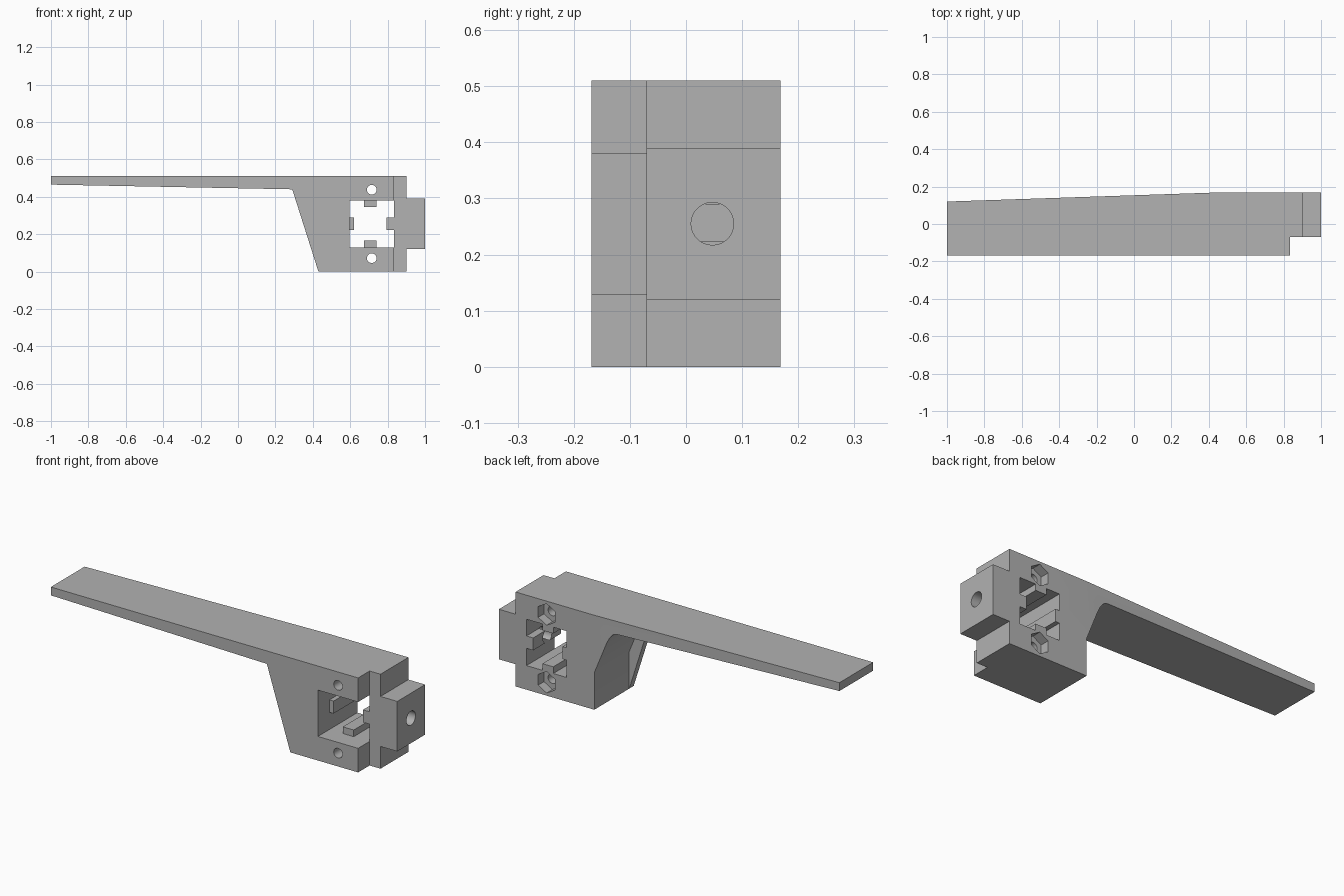
import bpy, bmesh, math
from mathutils import Vector

cube = bpy.data.objects.get("Cube")
if cube:
    bpy.data.objects.remove(cube, do_unlink=True)

grey = bpy.data.materials.new("plain grey")
grey.use_nodes = True
COLOUR = (0.445, 0.445, 0.445, 1)
grey.diffuse_color = COLOUR
grey.node_tree.nodes["Principled BSDF"].inputs["Base Color"].default_value = COLOUR

# How a profile (u, v) and a depth d map to space for each extrusion axis
PLACE = {
    "x": lambda u, v, d: (d, u, v),
    "y": lambda u, v, d: (u, d, v),
    "z": lambda u, v, d: (u, v, d),
}


def prism(name, profile, start, end, axis="y"):
    """Extrude a closed profile along an axis."""
    bm = bmesh.new()
    face = bm.faces.new([bm.verts.new(PLACE[axis](u, v, start)) for u, v in profile])
    result = bmesh.ops.extrude_face_region(bm, geom=[face])
    shift = Vector(PLACE[axis](0, 0, end - start))
    moved = [g for g in result["geom"] if isinstance(g, bmesh.types.BMVert)]
    bmesh.ops.translate(bm, vec=shift, verts=moved)
    bmesh.ops.recalc_face_normals(bm, faces=bm.faces)
    mesh = bpy.data.meshes.new(name)
    bm.to_mesh(mesh)
    bm.free()
    mesh.materials.append(grey)
    obj = bpy.data.objects.new(name, mesh)
    bpy.context.collection.objects.link(obj)
    return obj


def rect(u0, u1, v0, v1):
    return [(u0, v0), (u1, v0), (u1, v1), (u0, v1)]


def ring(u, v, radius, sides):
    """Regular polygon with a corner pointing up."""
    return [(u + radius * math.sin(math.tau * i / sides),
             v + radius * math.cos(math.tau * i / sides)) for i in range(sides)]


def bend(a, b, c, steps=8):
    """Rounded corner from a to c, pulled towards b."""
    a, b, c = Vector(a), Vector(b), Vector(c)
    return [tuple(a * (1 - t) ** 2 + b * 2 * t * (1 - t) + c * t * t)
            for t in (i / steps for i in range(steps + 1))]


def cut(target, cutter):
    cutter.hide_render = True
    mod = target.modifiers.new("cut", "BOOLEAN")
    mod.operation = "DIFFERENCE"
    mod.solver = "EXACT"
    mod.object = cutter
    bpy.context.view_layer.objects.active = target
    bpy.ops.object.modifier_apply(modifier=mod.name)
    bpy.data.objects.remove(cutter, do_unlink=True)


FRONT, STEP, BACK, TOP = -0.168, -0.07, 0.168, 0.51
MID_X, MID_Z = 0.715, 0.255

# Arm, block and end tab in one outline
body = prism("bracket_body", [
    (-1, TOP), (-1, 0.465), (0.29, 0.44), (0.43, 0), (0.9, 0), (0.9, 0.12),
    (1, 0.12), (1, 0.39), (0.9, 0.39), (0.9, TOP)], FRONT, BACK)

# Shorter front layer
cut(body, prism("front_step", rect(0.835, 1.2, -0.1, 0.7), -0.3, STEP))

# Recess behind the thin front web, rounded where it meets the arm
recess = [(0.43, -0.1), (0.43, 0.2)]
recess += bend((0.363, 0.365), (0.333, 0.438), (0.30, 0.4398))
recess += [(0.29, 0.44), (0.2, 0.3), (0.2, -0.1)]
cut(body, prism("web_recess", recess, -0.13, 0.3))

# Back edge of the arm tapers towards its tip
cut(body, prism("arm_taper", [(0.43, BACK), (-1, 0.12), (-1.2, 0.113),
                              (-1.2, 0.4), (0.43, 0.4)], -0.1, 0.7, "z"))

# Square opening, open to the side in the front layer
cut(body, prism("front_opening", rect(0.595, 0.9, 0.13, 0.38), -0.3, STEP))

# Rear opening with a key on each of its four sides
x0, x1, z0, z1 = 0.595, 0.835, 0.13, 0.38
xa, xb, za, zb = 0.675, 0.74, 0.223, 0.29
keyed = [(x0, z0), (xa, z0), (xa, 0.166), (xb, 0.166), (xb, z0), (x1, z0),
         (x1, za), (0.795, za), (0.795, zb), (x1, zb), (x1, z1),
         (xb, z1), (xb, 0.346), (xa, 0.346), (xa, z1), (x0, z1),
         (x0, zb), (0.62, zb), (0.62, za), (x0, za)]
cut(body, prism("rear_opening", keyed, STEP - 0.02, 0.3))

# Bolt holes with hexagonal nut pockets at the back
for side in (-1, 1):
    z = MID_Z + side * 0.183
    cut(body, prism("bolt_hole", ring(MID_X, z, 0.026, 24), -0.3, 0.3))
    cut(body, prism("nut_pocket", ring(MID_X, z, 0.058, 6), BACK - 0.05, 0.3))

# Round hole through the end tab
cut(body, prism("tab_hole", ring(0.047, MID_Z, 0.038, 28), 0.75, 1.2, "x"))

bpy.ops.object.select_all(action="DESELECT")
body.select_set(True)
bpy.context.view_layer.objects.active = body
bpy.ops.object.shade_smooth_by_angle(angle=math.radians(25))
